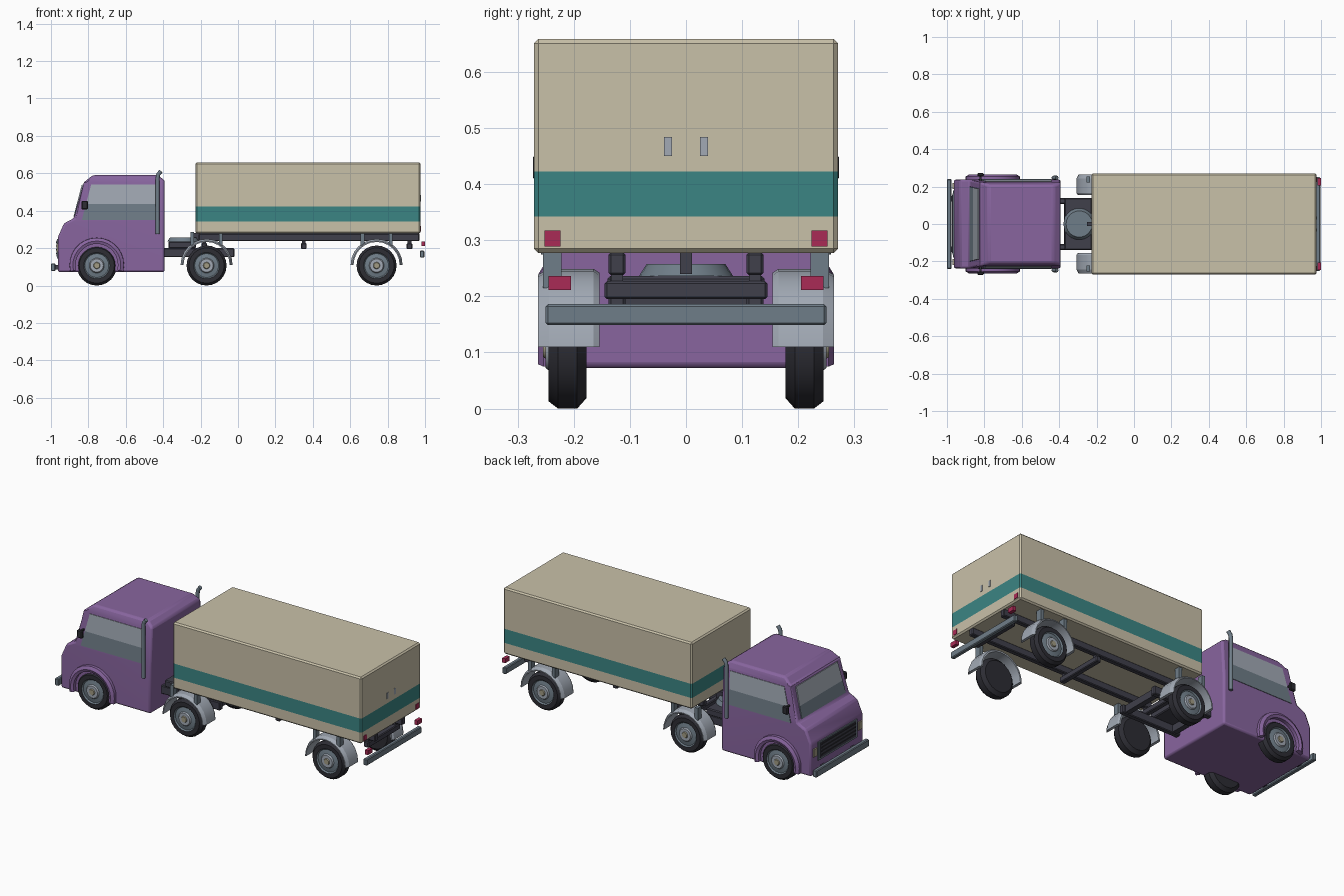
import bpy, bmesh, math
from mathutils import Vector

if "Cube" in bpy.data.objects:
    bpy.data.objects.remove(bpy.data.objects["Cube"])


def mat(name, r, g, b):
    m = bpy.data.materials.new(name)
    m.diffuse_color = (r, g, b, 1)
    m.use_nodes = True
    m.node_tree.nodes["Principled BSDF"].inputs["Base Color"].default_value = m.diffuse_color
    return m


PURPLE = mat("purple paint", 0.246, 0.13, 0.345)
BEIGE = mat("beige panel", 0.584, 0.533, 0.397)
TEAL = mat("teal stripe", 0.044, 0.235, 0.231)
RED = mat("red lamp", 0.40, 0.024, 0.093)
GREY = mat("slate grey", 0.159, 0.205, 0.246)
LIGHT = mat("light grey", 0.36, 0.40, 0.46)
DARK = mat("dark frame", 0.05, 0.05, 0.07)
TYRE = mat("tyre rubber", 0.026, 0.026, 0.034)
TAN = mat("lamp tan", 0.36, 0.33, 0.23)


def finish(name, bm, mats, mirror=False, bevel=0, segments=1, smooth=True):
    bmesh.ops.recalc_face_normals(bm, faces=bm.faces)
    me = bpy.data.meshes.new(name)
    bm.to_mesh(me)
    bm.free()
    for m in mats:
        me.materials.append(m)
    ob = bpy.data.objects.new(name, me)
    bpy.context.collection.objects.link(ob)
    if bevel:
        b = ob.modifiers.new("bevel", 'BEVEL')
        b.width, b.segments = bevel, segments
        b.limit_method, b.angle_limit = 'ANGLE', math.radians(20)
    if mirror:
        mi = ob.modifiers.new("mirror", 'MIRROR')
        mi.use_axis = (False, True, False)
        mi.use_mirror_merge = False
    if smooth:
        bpy.ops.object.select_all(action='DESELECT')
        ob.select_set(True)
        bpy.context.view_layer.objects.active = ob
        bpy.ops.object.shade_smooth_by_angle(angle=math.radians(25))
    return ob


def box(name, x, y, z, m, mirror=False, bevel=0.0):
    bm = bmesh.new()
    bmesh.ops.create_cube(bm, size=1)
    for v in bm.verts:
        v.co = [a[0] + (c + 0.5) * (a[1] - a[0]) for a, c in zip((x, y, z), v.co)]
    return finish(name, bm, [m], mirror, bevel, smooth=False)


def split_z(bm, *heights):
    for z in heights:
        bmesh.ops.bisect_plane(bm, geom=bm.verts[:] + bm.edges[:] + bm.faces[:],
                               plane_co=(0, 0, z), plane_no=(0, 0, 1))


def lathe(name, x, z, prof, mats, idx=None, a0=0, a1=360, n=24, closed=False):
    """Sweep (radius, y) points round an axle line parallel to y; mirrored to both sides."""
    bm = bmesh.new()
    rings = []
    for i in range(n + 1):
        a = math.radians(a0 + (a1 - a0) * i / n)
        rings.append([bm.verts.new((x + r * math.cos(a), y, z + r * math.sin(a))) for r, y in prof])
    k = len(prof)
    for p, q in zip(rings, rings[1:]):
        for j in range(k if closed else k - 1):
            f = bm.faces.new((p[j], p[(j + 1) % k], q[(j + 1) % k], q[j]))
            f.material_index = idx[j] if idx else 0
    if closed:
        bm.faces.new(rings[0])
        bm.faces.new(rings[-1])
    bmesh.ops.remove_doubles(bm, verts=bm.verts, dist=1e-5)
    return finish(name, bm, mats, True)


def half_width(z):
    """Cab half width: straight to the belt line, then leaning in."""
    if z <= 0.34:
        return 0.238
    if z <= 0.552:
        return 0.238 - 0.014 * (z - 0.34) / 0.212
    return 0.224 - 0.016 * (z - 0.552) / 0.037


# Cab body from its side profile
profile = [(-0.963, 0.072), (-0.963, 0.259), (-0.93, 0.333), (-0.877, 0.36), (-0.824, 0.552),
           (-0.776, 0.59), (-0.43, 0.59), (-0.392, 0.563), (-0.392, 0.072)]
bm = bmesh.new()
face = bm.faces.new([bm.verts.new((x, -0.5, z)) for x, z in profile])
ext = bmesh.ops.extrude_face_region(bm, geom=[face])
for v in ext["geom"]:
    if isinstance(v, bmesh.types.BMVert):
        v.co.y = 0.5
split_z(bm, 0.34, 0.552)
for v in bm.verts:
    v.co.y = math.copysign(half_width(v.co.z), v.co.y)
finish("cab_body", bm, [PURPLE], bevel=0.013, segments=2)


def window(name, pts, offset, mirror):
    """Thin pane, lighter above a fixed height."""
    bm = bmesh.new()
    bm.faces.new([bm.verts.new(p) for p in pts])
    ext = bmesh.ops.extrude_face_region(bm, geom=bm.faces[:])
    for v in ext["geom"]:
        if isinstance(v, bmesh.types.BMVert):
            v.co += Vector(offset)
    split_z(bm, 0.437)
    for f in bm.faces:
        f.material_index = int(f.calc_center_median().z > 0.437)
    finish(name, bm, [GREY, LIGHT], mirror, smooth=False)


side = [(-0.835, 0.35), (-0.785, 0.541), (-0.44, 0.541), (-0.44, 0.35)]
window("side_window", [(x, half_width(z) - 0.002, z) for x, z in side], (0, 0.005, 0), True)
window("windscreen", [(-0.872, -0.2, 0.368), (-0.872, 0.2, 0.368),
                      (-0.828, 0.188, 0.538), (-0.828, -0.188, 0.538)], (-0.007, 0, 0.002), False)

# Cab front: grille, headlights, bumper
box("grille_frame", (-0.968, -0.960), (-0.178, 0.178), (0.145, 0.25), GREY)
box("grille", (-0.971, -0.964), (-0.162, 0.162), (0.155, 0.242), DARK)
for i in range(4):
    z = 0.168 + i * 0.02
    box("grille_slat", (-0.974, -0.968), (-0.155, 0.155), (z, z + 0.007), TYRE)
box("headlight", (-0.971, -0.960), (0.188, 0.22), (0.18, 0.225), TAN, True)
box("front_bumper", (-1.0, -0.976), (-0.24, 0.24), (0.077, 0.118), GREY, bevel=0.004)
box("front_bumper_bracket", (-0.98, -0.95), (0.12, 0.15), (0.085, 0.11), DARK, True)

# Mirrors and exhaust stacks
box("mirror", (-0.837, -0.803), (0.254, 0.273), (0.407, 0.453), TYRE, True, 0.005)
box("mirror_arm", (-0.825, -0.815), (0.225, 0.258), (0.44, 0.448), TYRE, True)
cu = bpy.data.curves.new("exhaust_stacks", 'CURVE')
cu.dimensions, cu.bevel_depth, cu.bevel_resolution, cu.use_fill_caps = '3D', 0.011, 2, True
for s in (-1, 1):
    path = [(-0.43, 0.275), (-0.43, 0.575), (-0.426, 0.595), (-0.412, 0.612)]
    sp = cu.splines.new('POLY')
    sp.points.add(len(path) - 1)
    for p, (x, z) in zip(sp.points, path):
        p.co = (x, s * 0.247, z, 1)
cu.materials.append(GREY)
bpy.context.collection.objects.link(bpy.data.objects.new("exhaust_stacks", cu))

# Wheels
wheel = [(0, 0.177), (0.088, 0.177), (0.107, 0.194), (0.107, 0.228), (0.094, 0.245), (0.07, 0.245),
         (0.064, 0.238), (0.04, 0.243), (0.035, 0.25), (0.018, 0.25), (0.015, 0.255), (0, 0.255)]
for name, x in (("front_wheels", -0.755), ("drive_wheels", -0.168), ("trailer_wheels", 0.741)):
    lathe(name, x, 0.107, wheel, [TYRE, GREY, LIGHT, TAN], [0, 0, 0, 0, 0, 1, 1, 2, 2, 3, 3])

# Wheel arches on the cab, mudguards on the other axles
lathe("cab_wheel_arch", -0.755, 0.11, [(0.113, 0.22), (0.113, 0.258), (0.128, 0.264), (0.145, 0.254), (0.147, 0.22)],
      [PURPLE], a0=-14, a1=194, n=16, closed=True)
guard = [(0.123, 0.154), (0.123, 0.264), (0.129, 0.264), (0.139, 0.244), (0.139, 0.165), (0.132, 0.154)]
for name, x in (("drive", -0.168), ("trailer", 0.741)):
    lathe(name + "_mudguard", x, 0.11, guard, [LIGHT], a0=0, a1=180, n=12, closed=True)
    for dx in (-0.076, 0.076):
        box(name + "_mudguard_strut", (x + dx - 0.01, x + dx + 0.01), (0.222, 0.255), (0.215, 0.285), GREY, True)

# Tractor frame and coupling plate
box("tractor_rail", (-0.41, -0.02), (0.108, 0.138), (0.152, 0.2), DARK, True, 0.004)
for x in (-0.36, -0.05):
    box("tractor_crossmember", (x - 0.015, x + 0.015), (-0.12, 0.12), (0.156, 0.196), DARK)
box("coupling_base", (-0.372, -0.225), (-0.14, 0.14), (0.198, 0.236), DARK, bevel=0.005)
bm = bmesh.new()
bmesh.ops.create_cone(bm, cap_ends=True, segments=24, radius1=0.084, radius2=0.07, depth=0.022)
bmesh.ops.translate(bm, verts=bm.verts, vec=(-0.293, 0, 0.247))
finish("coupling_disc", bm, [GREY])
box("king_pin", (-0.25, -0.2), (-0.011, 0.011), (0.24, 0.28), DARK)

# Trailer box with a stripe chosen by height
bm = bmesh.new()
bmesh.ops.create_cube(bm, size=1)
for v in bm.verts:
    v.co = (0.374 + v.co.x * 1.202, v.co.y * 0.542, 0.468 + v.co.z * 0.382)
split_z(bm, 0.342, 0.423)
for f in bm.faces:
    f.material_index = int(0.342 < f.calc_center_median().z < 0.423 and abs(f.normal.z) < 0.5)
finish("trailer_box", bm, [BEIGE, TEAL], bevel=0.008, smooth=False)

# Trailer frame
box("trailer_rail", (-0.21, 0.97), (0.108, 0.138), (0.238, 0.278), DARK, True, 0.004)
for x in (-0.18, 0.352, 0.917):
    box("trailer_crossmember", (x - 0.015, x + 0.015), (-0.145, 0.145), (0.195, 0.227), DARK, bevel=0.004)
    box("crossmember_hanger", (x - 0.01, x + 0.01), (0.112, 0.134), (0.22, 0.245), DARK, True)

# Trailer rear: bumper, lamps, door handles
box("rear_bumper", (0.973, 0.996), (-0.25, 0.25), (0.149, 0.186), GREY, bevel=0.004)
box("tail_lamp", (0.98, 1.0), (0.205, 0.245), (0.211, 0.236), RED, True)
box("upper_rear_lamp", (0.97, 0.978), (0.224, 0.252), (0.289, 0.317), RED, True)
box("door_handle", (0.97, 0.978), (0.025, 0.039), (0.45, 0.484), LIGHT, True)
